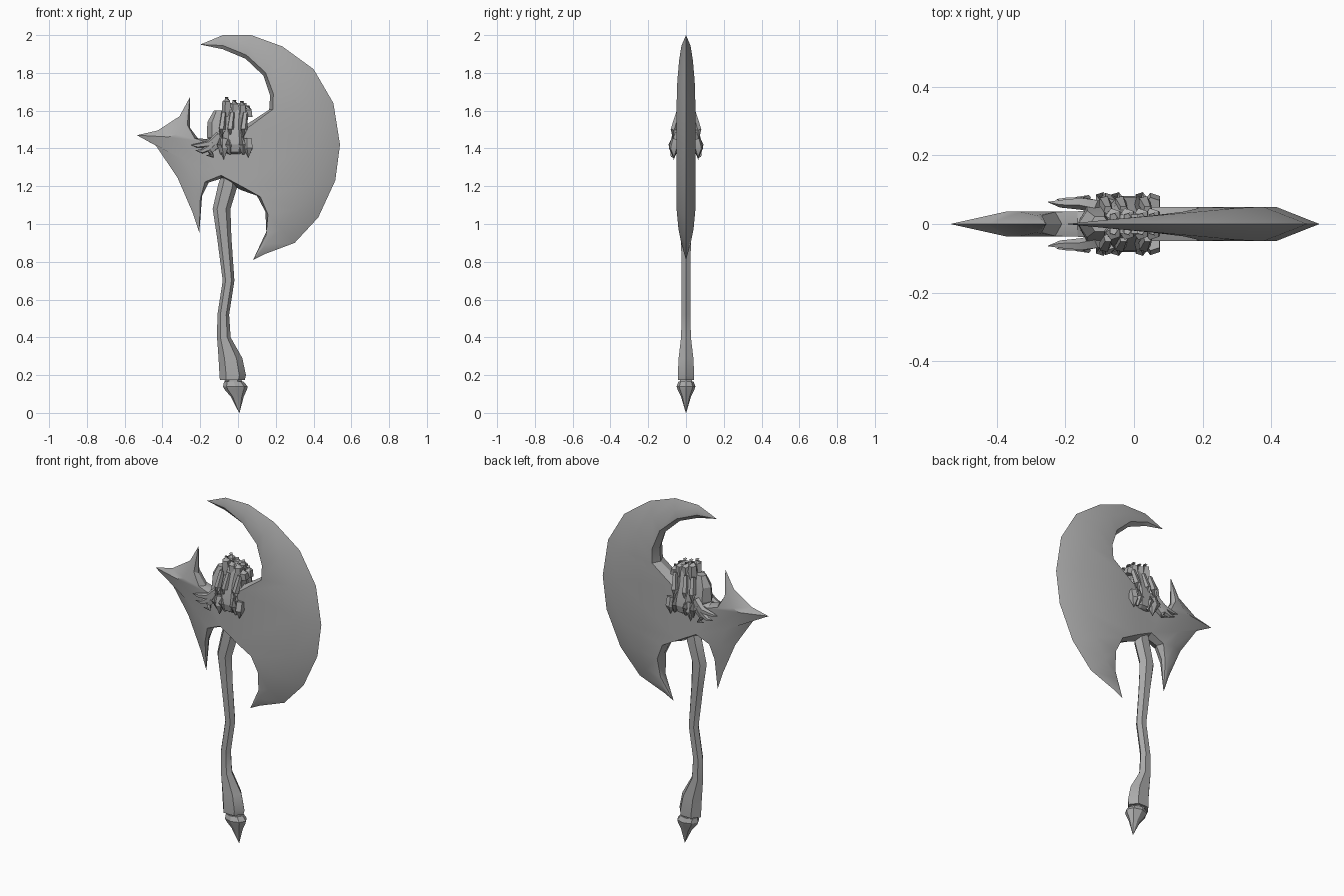
import bpy, bmesh, math
from mathutils import Vector

if "Cube" in bpy.data.objects:
    bpy.data.objects.remove(bpy.data.objects["Cube"])

grey = bpy.data.materials.new("steel_grey")
grey.use_nodes = True
COLOUR = (0.4, 0.4, 0.4, 1)
grey.diffuse_color = COLOUR
grey.node_tree.nodes["Principled BSDF"].inputs["Base Color"].default_value = COLOUR


def finish(name, bm, angle=30, mirror=False):
    """Clean the mesh, make the object, mirror it front to back if asked."""
    bmesh.ops.remove_doubles(bm, verts=bm.verts, dist=0.0005)
    bmesh.ops.recalc_face_normals(bm, faces=bm.faces)
    mesh = bpy.data.meshes.new(name)
    bm.to_mesh(mesh)
    bm.free()
    mesh.materials.append(grey)
    ob = bpy.data.objects.new(name, mesh)
    bpy.context.collection.objects.link(ob)
    bpy.ops.object.select_all(action='DESELECT')
    ob.select_set(True)
    bpy.context.view_layer.objects.active = ob
    bpy.ops.object.shade_smooth_by_angle(angle=math.radians(angle))
    if mirror:
        mod = ob.modifiers.new("both_sides", 'MIRROR')
        mod.use_axis = (False, True, False)
        mod.use_mirror_merge = False
    return ob


def face(bm, pts):
    bm.faces.new([bm.verts.new(p) for p in pts])


def skin(bm, rings):
    """Join rings of points and cap both ends."""
    n = len(rings[0])
    for a, b in zip(rings, rings[1:]):
        for i in range(n):
            j = (i + 1) % n
            face(bm, (a[i], a[j], b[j], b[i]))
    face(bm, rings[0])
    face(bm, rings[-1])


def column(name, stations, sides, angle=30, turn=0.0):
    """Upright loft through (z, centre x, half width, half depth)."""
    bm = bmesh.new()
    steps = [2 * math.pi * (i + turn) / sides for i in range(sides)]
    skin(bm, [[(x + hx * math.cos(a), hy * math.sin(a), z) for a in steps]
              for z, x, hx, hy in stations])
    return finish(name, bm, angle)


def spike(name, path, radii, sides=5):
    """Tapered bent spike, repeated on the other side of the head."""
    bm = bmesh.new()
    path = [Vector(p) for p in path]
    rings = []
    for i, p in enumerate(path):
        d = path[min(i + 1, len(path) - 1)] - path[max(i - 1, 0)]
        q = d.to_track_quat('Z', 'Y')
        rings.append([p + q @ Vector((radii[i] * math.cos(math.tau * k / sides),
                                      radii[i] * math.sin(math.tau * k / sides), 0))
                      for k in range(sides)])
    skin(bm, rings)
    return finish(name, bm, 30, True)


def blade_wing(bm, stations, ridge, joint, side):
    """Sharp outer edge, ridge, flat and blunt inner edge; returns joint points."""
    rows = []
    for ox, oz, ix, iz, t, dz in stations:
        o, i = Vector((ox, 0, oz)), Vector((ix, 0, iz))
        w = (i - o).length
        y = Vector((0, side * t, 0))
        inward = (o - i) * (min(0.02, 0.3 * w) / w) if w else Vector()
        if dz:
            inward = Vector((0, 0, dz))
        edge = o + (i - o) * (min(ridge, 0.45 * w) / w) if w else o
        rows.append((o, edge + y, i + inward + y, i))
    for k, (a, b) in enumerate(zip(rows, rows[1:])):
        for c in range(2 if k == joint else 3):
            face(bm, (a[c], a[c + 1], b[c + 1], b[c]))
    return rows[joint], rows[joint + 1]


# Double blade: large crescent on the left, barbed spike on the right
crescent = [
    (-.20, 1.95, -.20, 1.95, 0, 0), (-.08, 2.0, -.08, 1.925, .012, 0),
    (.07, 2.0, .04, 1.875, .024, 0), (.235, 1.94, .135, 1.785, .036, 0),
    (.40, 1.82, .17, 1.68, .046, 0), (.505, 1.64, .165, 1.605, .05, 0),
    (.54, 1.42, .05, 1.53, .05, -.022), (.515, 1.23, .015, 1.18, .05, .022),
    (.425, 1.035, .10, 1.15, .05, 0), (.30, .90, .145, 1.065, .04, 0),
    (.14, .84, .15, .96, .024, 0), (.08, .81, .08, .81, 0, 0)]
barb = [
    (-.255, 1.67, -.255, 1.67, 0, 0), (-.31, 1.57, -.255, 1.51, .025, 0),
    (-.425, 1.495, -.21, 1.45, .035, 0), (-.535, 1.47, -.165, 1.45, .037, -.018),
    (-.435, 1.415, -.09, 1.24, .037, .018), (-.32, 1.245, -.155, 1.22, .035, 0),
    (-.24, 1.06, -.19, 1.15, .02, 0), (-.205, .955, -.205, .955, 0, 0)]
bm = bmesh.new()
for side in (-1, 1):
    top, low = blade_wing(bm, crescent, .13, 6, side)
    btop, blow = blade_wing(bm, barb, .19, 3, side)
    face(bm, (top[2], low[2], blow[2], btop[2]))
    face(bm, (top[2], btop[2], btop[3], top[3]))
    face(bm, (low[2], blow[2], blow[3], low[3]))
finish("double_blade", bm)

# Bent shaft with swollen grip
column("shaft", [
    (1.32, -.04, .03, .03), (1.2, -.055, .052, .036), (1.08, -.087, .047, .033),
    (.93, -.073, .038, .03), (.7, -.05, .031, .027), (.52, -.078, .031, .027),
    (.4, -.075, .036, .03), (.29, -.04, .063, .045), (.2, -.028, .07, .05),
    (.175, -.03, .066, .05)], 6, 25)
column("neck", [(.18, -.028, .045, .036), (.13, -.012, .045, .036)], 6)
column("pommel", [(.165, -.022, .052, .04), (.14, -.014, .065, .05),
                  (.125, -.012, .06, .045), (.085, -.004, .034, .026),
                  (0, .007, .001, .001)], 8, 20)

# Carved beast head wrapped around the blade
column("beast_head", [
    (1.64, -.012, .062, .03), (1.58, -.018, .062, .048), (1.53, -.025, .07, .062),
    (1.46, -.022, .075, .083), (1.42, -.02, .075, .088), (1.38, -.02, .066, .078),
    (1.37, -.02, .05, .06)], 8, 15, .5)
column("head_back", [(1.6, -.1, .028, .025), (1.54, -.112, .05, .045),
                     (1.46, -.11, .055, .058), (1.42, -.1, .035, .05)], 6, 15)

# Jagged crown along the brow
for k, (x, h) in enumerate([(-.06, 1.67), (-.02, 1.655), (.02, 1.65), (.053, 1.625)]):
    spike("crown_knob_%d" % k, [(x, .018, 1.57), (x, .024, h - .02), (x, .02, h)],
          [.028, .023, .012])

# Brow folds running down the face
for k, x in enumerate((-.085, -.04, .03)):
    spike("face_fold_%d" % k, [(x + .01, .04, 1.59), (x, .064, 1.5),
                               (x - .01, .074, 1.42), (x, .06, 1.37)],
          [.014, .019, .02, .008])

# Fangs below the jaw
for k, (x, z) in enumerate([(-.075, 1.34), (.055, 1.35)]):
    spike("fang_%d" % k, [(x, .055, 1.45), (x, .066, 1.4), (x, .064, z)],
          [.024, .026, .001])

# Swept mane locks
for k, (x, z, y) in enumerate([(-.25, 1.415, .064), (-.225, 1.385, .072), (-.17, 1.36, .078)]):
    spike("mane_lock_%d" % k, [(-.1, .05, 1.47 - .02 * k), (-.15, .06, 1.425 - .02 * k),
                               (x + .035, y - .004, z), (x, y, z + .004)],
          [.022, .019, .012, .001])
